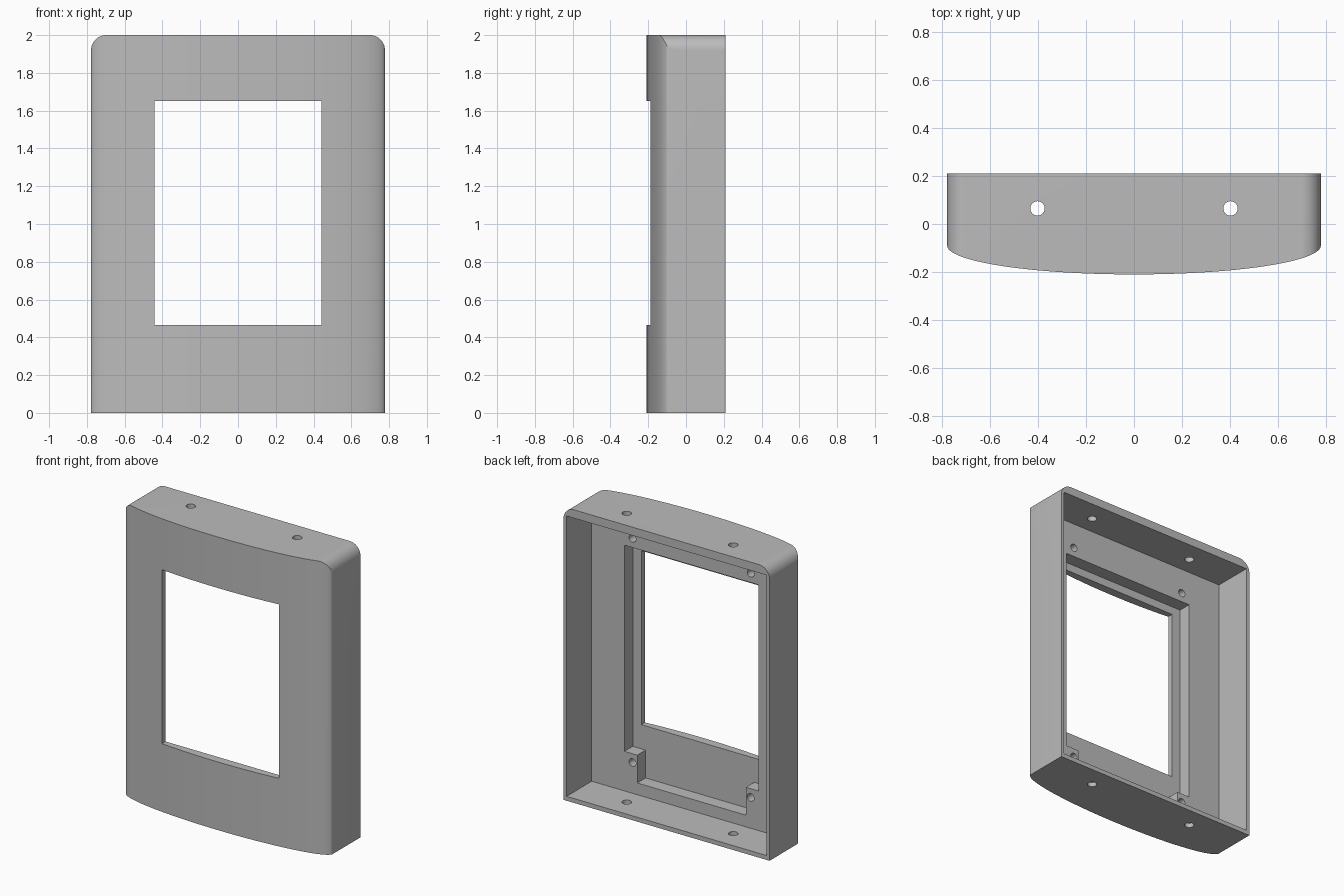
import bpy, bmesh
from math import sin, cos, pi, radians
from mathutils import Vector

if "Cube" in bpy.data.objects:
    bpy.data.objects.remove(bpy.data.objects["Cube"])

W, BACK, SHOULDER, BULGE = 0.778, 0.21, -0.09, 0.12   # body half width and depths
FLOOR, POCKET = -0.06, -0.15                         # cavity and pocket depths
R = 0.08                                             # top corner radius

grey = bpy.data.materials.new("grey plastic")
grey.use_nodes = True
colour = (0.5, 0.5, 0.5, 1)
grey.diffuse_color = colour
grey.node_tree.nodes["Principled BSDF"].inputs["Base Color"].default_value = colour


def prism(name, outline, axis, lo, hi):
    """Extrude a 2D outline along y (outline in x, z) or z (outline in x, y)."""
    bm = bmesh.new()
    place = (lambda a, b: (a, lo, b)) if axis == "y" else (lambda a, b: (a, b, lo))
    face = bm.faces.new([bm.verts.new(place(a, b)) for a, b in outline])
    step = Vector((0, hi - lo, 0)) if axis == "y" else Vector((0, 0, hi - lo))
    new = bmesh.ops.extrude_face_region(bm, geom=[face])["geom"]
    bmesh.ops.translate(bm, vec=step, verts=[v for v in new if isinstance(v, bmesh.types.BMVert)])
    bmesh.ops.recalc_face_normals(bm, faces=bm.faces)
    mesh = bpy.data.meshes.new(name)
    bm.to_mesh(mesh)
    bm.free()
    mesh.materials.append(grey)
    obj = bpy.data.objects.new(name, mesh)
    bpy.context.collection.objects.link(obj)
    return obj


def arc(cx, cy, rx, ry, start, end, n):
    angles = [start + (end - start) * i / n for i in range(n + 1)]
    return [(cx + rx * cos(t), cy + ry * sin(t)) for t in angles]


def rect(x, lo, hi):
    return [(-x, lo), (x, lo), (x, hi), (-x, hi)]


def circle(x, y, r):
    return arc(x, y, r, r, 0, 2 * pi, 24)[:-1]


def combine(target, cutter, operation="DIFFERENCE"):
    mod = target.modifiers.new(cutter.name, "BOOLEAN")
    mod.operation, mod.solver, mod.object = operation, "EXACT", cutter
    bpy.context.view_layer.objects.active = target
    bpy.ops.object.modifier_apply(modifier=mod.name)
    bpy.data.objects.remove(cutter)


# Body with a bowed front
shell = prism("housing", [(W, BACK), (-W, BACK)] + arc(0, SHOULDER, W, BULGE, pi, 2 * pi, 96), "z", 0, 2)

# Rounded top corners
rounded = ([(-1, -0.1), (1, -0.1), (1, 0.5), (W, 0.5)]
           + arc(W - R, 2 - R, R, R, 0, pi / 2, 12)
           + arc(R - W, 2 - R, R, R, pi / 2, pi, 12) + [(-W, 0.5), (-1, 0.5)])
combine(shell, prism("corner_shape", rounded, "y", -1, 1), "INTERSECT")

# Open back cavity
combine(shell, prism("cavity", rect(W - 0.024, 0.03, 1.943), "y", FLOOR, 1))

# Display pocket, narrowed at the bottom by two screw pads
pocket = [(-0.41, 0.11), (0.41, 0.11), (0.41, 0.3), (0.507, 0.3),
          (0.507, 1.707), (-0.507, 1.707), (-0.507, 0.3), (-0.41, 0.3)]
combine(shell, prism("pocket", pocket, "y", POCKET, 0))

# Front window
combine(shell, prism("window", rect(0.442, 0.465, 1.652), "y", -1, 0))

for side in (-1, 1):
    # Holes through the top and bottom walls
    combine(shell, prism("wall_hole", circle(side * 0.402, 0.065, 0.03), "z", -1, 3))
    # Blind screw holes around the pocket
    for z in (0.24, 1.77):
        combine(shell, prism("screw_hole", circle(side * 0.446, z, 0.026), "y", POCKET, 0))

bpy.ops.object.select_all(action="DESELECT")
shell.select_set(True)
bpy.context.view_layer.objects.active = shell
bpy.ops.object.shade_smooth_by_angle(angle=radians(25))
